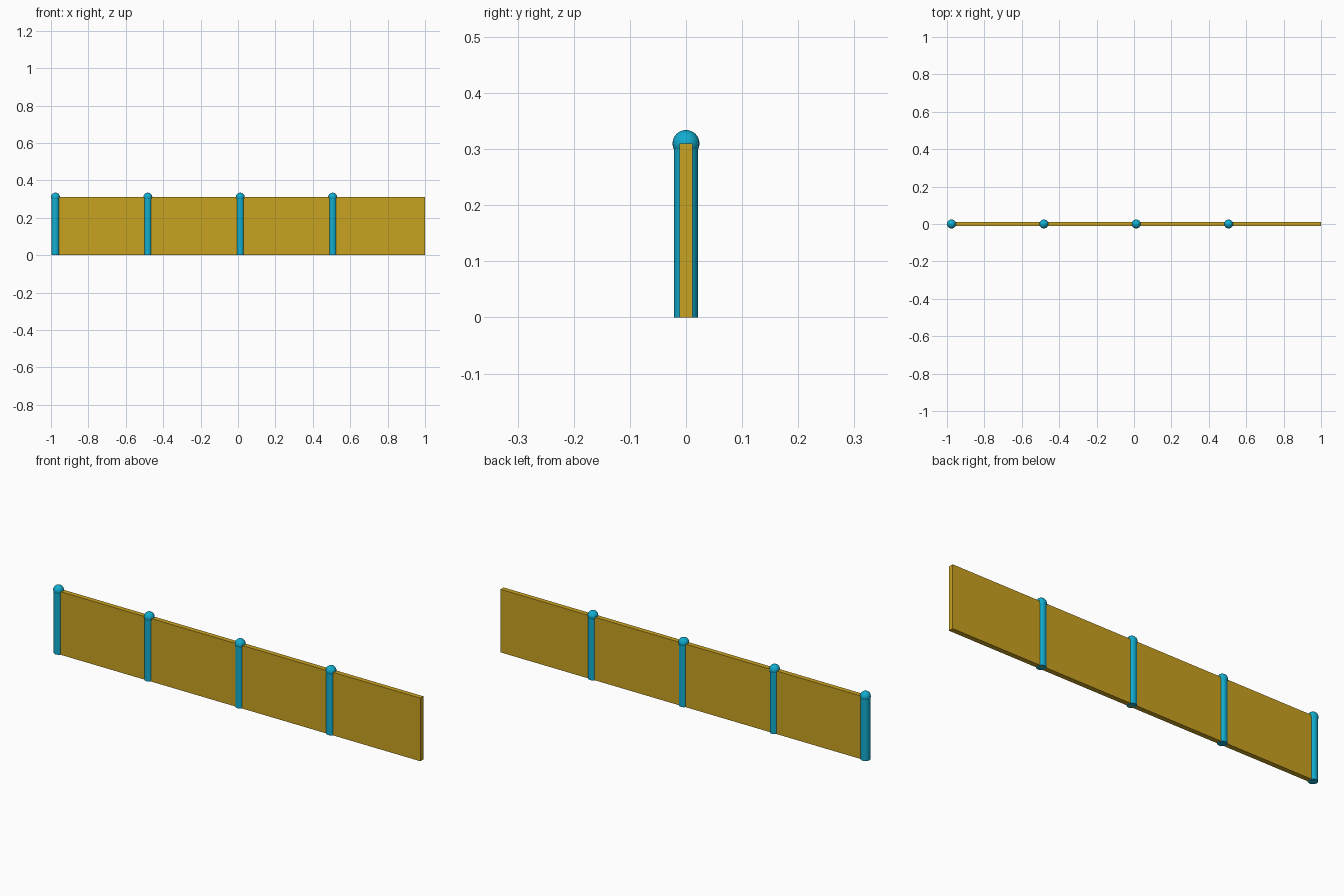
import bpy, bmesh, math
from mathutils import Matrix

if "Cube" in bpy.data.objects:
    bpy.data.objects.remove(bpy.data.objects["Cube"])


def material(name, rgb):
    m = bpy.data.materials.new(name)
    m.diffuse_color = (*rgb, 1)
    m.use_nodes = True
    m.node_tree.nodes["Principled BSDF"].inputs["Base Color"].default_value = m.diffuse_color
    return m


gold = material("gold", (0.584, 0.362, 0.0152))
cyan = material("cyan", (0.006, 0.42, 0.63))

HEIGHT, STEP, START = 0.31, 0.494, -0.976
POST_R, BALL_R, THICK = 0.0218, 0.024, 0.024


def finish(bm, name, mat, smooth):
    me = bpy.data.meshes.new(name)
    bm.to_mesh(me)
    bm.free()
    me.materials.append(mat)
    ob = bpy.data.objects.new(name, me)
    bpy.context.collection.objects.link(ob)
    if smooth:
        bpy.ops.object.select_all(action='DESELECT')
        ob.select_set(True)
        bpy.context.view_layer.objects.active = ob
        bpy.ops.object.shade_smooth_by_angle(angle=math.radians(40))
    return ob


# long barrier panel, from the first post centre to the open right end
bm = bmesh.new()
bmesh.ops.create_cube(bm, size=1, matrix=Matrix.Translation(((START + 1) / 2, 0, HEIGHT / 2))
                      @ Matrix.Diagonal((1 - START, THICK, HEIGHT, 1)))
finish(bm, "panel", gold, False)

# evenly spaced round posts with ball caps
for i in range(4):
    x = START + i * STEP
    bm = bmesh.new()
    bmesh.ops.create_cone(bm, cap_ends=True, segments=24, radius1=POST_R, radius2=POST_R,
                          depth=HEIGHT, matrix=Matrix.Translation((x, 0, HEIGHT / 2)))
    finish(bm, f"post_{i + 1}", cyan, True)
    bm = bmesh.new()
    bmesh.ops.create_uvsphere(bm, u_segments=24, v_segments=16, radius=BALL_R,
                              matrix=Matrix.Translation((x, 0, HEIGHT)))
    finish(bm, f"post_cap_{i + 1}", cyan, True)
